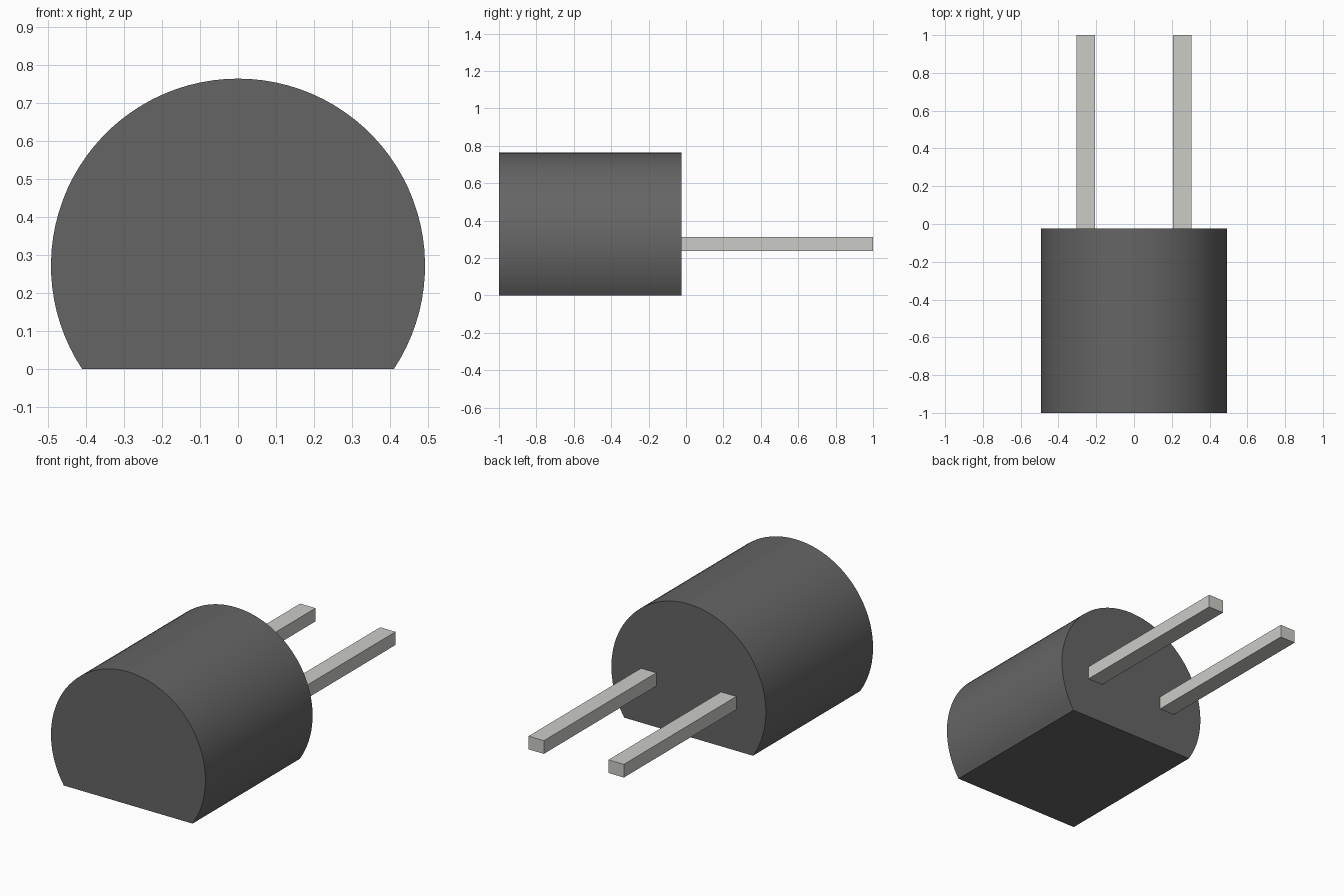
import bpy, bmesh, math

if "Cube" in bpy.data.objects:
    bpy.data.objects.remove(bpy.data.objects["Cube"])

R, CZ = 0.4925, 0.2723        # body circle radius and centre height
FRONT, BACK = -1.0, -0.024    # body extent in y


def material(name, rgb):
    m = bpy.data.materials.new(name)
    m.diffuse_color = (*rgb, 1)
    m.use_nodes = True
    m.node_tree.nodes["Principled BSDF"].inputs["Base Color"].default_value = m.diffuse_color
    return m


def extrude_profile(name, profile, y0, y1, mat):
    """Extrude an (x, z) outline from y0 to y1 as a closed solid."""
    bm = bmesh.new()
    face = bm.faces.new([bm.verts.new((x, y0, z)) for x, z in profile])
    ext = bmesh.ops.extrude_face_region(bm, geom=[face])
    for v in ext["geom"]:
        if isinstance(v, bmesh.types.BMVert):
            v.co.y = y1
    bmesh.ops.recalc_face_normals(bm, faces=bm.faces[:])
    mesh = bpy.data.meshes.new(name)
    bm.to_mesh(mesh)
    bm.free()
    mesh.materials.append(mat)
    obj = bpy.data.objects.new(name, mesh)
    bpy.context.collection.objects.link(obj)
    return obj


dark = material("dark_plastic", (0.13, 0.13, 0.13))
metal = material("pin_metal", (0.6, 0.6, 0.57))

# Body: round cylinder with a flat underside
start = -math.asin(CZ / R)
sweep = math.pi - 2 * start
steps = 64
arc = [(R * math.cos(start + sweep * i / steps),
        CZ + R * math.sin(start + sweep * i / steps)) for i in range(steps + 1)]
body = extrude_profile("body", arc, FRONT, BACK, dark)
bpy.context.view_layer.objects.active = body
body.select_set(True)
bpy.ops.object.shade_smooth_by_angle(angle=math.radians(30))

# Two straight pins leaving the back face
for side, label in ((-1, "left"), (1, "right")):
    x0, x1 = sorted((side * 0.206, side * 0.304))
    rect = [(x0, 0.237), (x1, 0.237), (x1, 0.313), (x0, 0.313)]
    extrude_profile(label + "_pin", rect, BACK, 1.0, metal)
